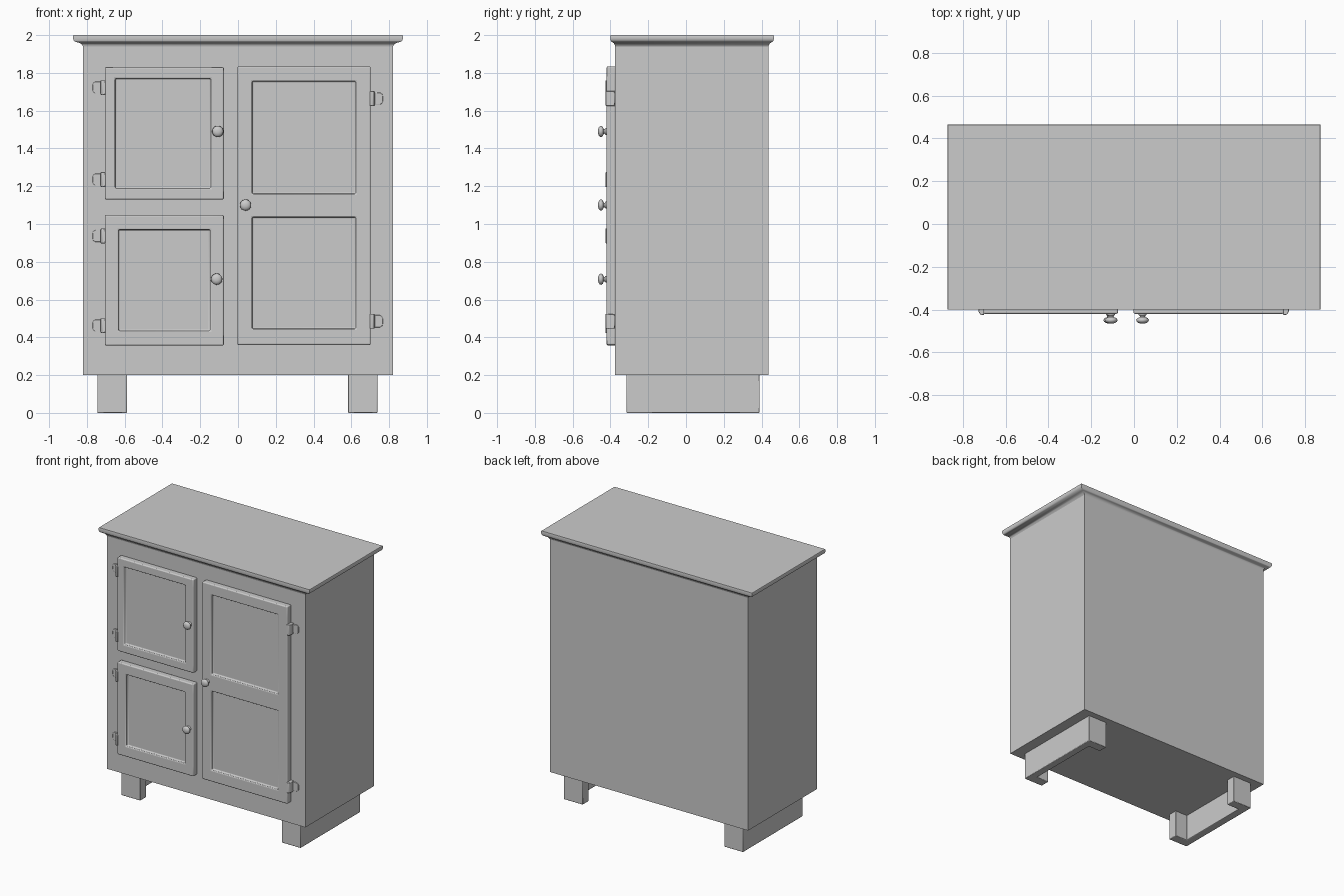
import bpy, bmesh, math

if "Cube" in bpy.data.objects:
    bpy.data.objects.remove(bpy.data.objects["Cube"])

FRONT = -0.375   # front plane of the carcass
DOOR = -0.42     # front plane of the doors


def finish(name, bm, bevel=0.0, segments=3, angle=35):
    bmesh.ops.recalc_face_normals(bm, faces=bm.faces[:])
    mesh = bpy.data.meshes.new(name)
    bm.to_mesh(mesh)
    bm.free()
    ob = bpy.data.objects.new(name, mesh)
    bpy.context.collection.objects.link(ob)
    bpy.ops.object.select_all(action='DESELECT')
    ob.select_set(True)
    bpy.context.view_layer.objects.active = ob
    bpy.ops.object.shade_smooth_by_angle(angle=math.radians(angle))
    if bevel:
        m = ob.modifiers.new("soft_edges", 'BEVEL')
        m.width = bevel
        m.segments = segments
        m.limit_method = 'ANGLE'
    return ob


def box(name, x0, x1, y0, y1, z0, z1, bevel=0.0):
    bm = bmesh.new()
    bmesh.ops.create_cube(bm, size=1)
    for v in bm.verts:
        v.co = (x1 if v.co.x > 0 else x0, y1 if v.co.y > 0 else y0, z1 if v.co.z > 0 else z0)
    return finish(name, bm, bevel, 2)


def prism_z(name, pts, z0, z1, bevel=0.0):
    bm = bmesh.new()
    face = bm.faces.new([bm.verts.new((x, y, z0)) for x, y in pts])
    ext = bmesh.ops.extrude_face_region(bm, geom=[face])['geom']
    bmesh.ops.translate(bm, vec=(0, 0, z1 - z0), verts=[g for g in ext if isinstance(g, bmesh.types.BMVert)])
    return finish(name, bm, bevel, 2)


# Carcass
box("carcass", -0.82, 0.82, FRONT, 0.437, 0.2, 1.95)

# Moulded top: rectangular rings following an ogee profile
bm = bmesh.new()
profile = [(0, 1.94), (0.08, 1.948), (0.25, 1.956), (0.5, 1.961), (0.75, 1.964),
           (0.92, 1.97), (1, 1.98), (1, 1.996), (0.96, 2.0)]
rings = []
for t, z in profile:
    x, y0, y1 = 0.82 + 0.053 * t, FRONT - 0.025 * t, 0.437 + 0.028 * t
    rings.append([bm.verts.new((px, py, z)) for px, py in ((-x, y0), (x, y0), (x, y1), (-x, y1))])
for a, b in zip(rings, rings[1:]):
    for i in range(4):
        j = (i + 1) % 4
        bm.faces.new((a[i], a[j], b[j], b[i]))
bm.faces.new(rings[0])
bm.faces.new(rings[-1])
finish("moulded_top", bm, angle=50)

# C-shaped side feet: an outer plate with a post at each end
for name, outer, inner in (("left_foot", -0.745, -0.588), ("right_foot", 0.738, 0.582)):
    p = outer + (0.055 if inner > outer else -0.055)
    prism_z(name, [(outer, -0.315), (inner, -0.315), (inner, -0.245), (p, -0.245),
                   (p, 0.32), (inner, 0.32), (inner, 0.39), (outer, 0.39)], 0, 0.205, 0.004)


# Doors: a grid front with sunken panels, extruded back to the carcass
def door(name, xs, zs):
    bm = bmesh.new()
    grid = [[bm.verts.new((x, DOOR, z)) for z in zs] for x in xs]
    faces, pockets = [], []
    for i in range(len(xs) - 1):
        for j in range(len(zs) - 1):
            f = bm.faces.new((grid[i][j], grid[i + 1][j], grid[i + 1][j + 1], grid[i][j + 1]))
            faces.append(f)
            if i == 1 and j % 2 == 1:
                pockets.append(f)
    rim = [e for e in bm.edges if len(e.link_faces) == 1]
    ext = bmesh.ops.extrude_edge_only(bm, edges=rim)['geom']
    for v in ext:
        if isinstance(v, bmesh.types.BMVert):
            v.co.y = FRONT + 0.002
    back = [e for e in bm.edges if len(e.link_faces) == 1]
    bmesh.ops.contextual_create(bm, geom=back)
    for f in pockets:
        side = bmesh.ops.extrude_discrete_faces(bm, faces=[f])['faces']
        for sf in side:
            bmesh.ops.translate(bm, vec=(0, 0.022, 0), verts=sf.verts[:])
    finish(name, bm, 0.007)


door("upper_left_door", (-0.705, -0.65, -0.145, -0.075), (1.13, 1.19, 1.77, 1.83))
door("lower_left_door", (-0.705, -0.632, -0.148, -0.075), (0.357, 0.435, 0.97, 1.047))
door("right_door", (-0.003, 0.075, 0.623, 0.702), (0.36, 0.445, 1.036, 1.16, 1.755, 1.835))


# Turned knobs
def knob(name, x, z, n=24):
    prof = [(0.018, 0.0), (0.018, 0.006), (0.012, 0.01), (0.013, 0.016), (0.024, 0.02),
            (0.03, 0.028), (0.028, 0.036), (0.019, 0.043), (0.008, 0.046)]
    bm = bmesh.new()
    rings = [[bm.verts.new((x + r * math.cos(2 * math.pi * k / n), DOOR - d,
                            z + r * math.sin(2 * math.pi * k / n))) for k in range(n)] for r, d in prof]
    for a, b in zip(rings, rings[1:]):
        for k in range(n):
            bm.faces.new((a[k], a[(k + 1) % n], b[(k + 1) % n], b[k]))
    bm.faces.new(rings[0])
    bm.faces.new(rings[-1])
    finish(name, bm, angle=60)


knob("upper_left_knob", -0.107, 1.49)
knob("lower_left_knob", -0.113, 0.708)
knob("right_knob", 0.04, 1.10)


# Hinges: an upright barrel on the door edge and a rounded leaf on the carcass
def hinge(name, x, z, s):
    y = DOOR + 0.004
    prism_z(name + "_barrel", [(x - s * 0.004, FRONT + 0.002), (x + s * 0.022, FRONT + 0.002),
                               (x + s * 0.022, y + 0.006), (x + s * 0.014, y - 0.008),
                               (x - s * 0.004, y - 0.01)], z - 0.039, z + 0.039, 0.003)
    bm = bmesh.new()
    pts = [(x, z - 0.032), (x + s * 0.05, z - 0.032), (x + s * 0.062, z - 0.024), (x + s * 0.065, z - 0.012),
           (x + s * 0.065, z + 0.012), (x + s * 0.062, z + 0.024), (x + s * 0.05, z + 0.032), (x, z + 0.032)]
    f = bm.faces.new([bm.verts.new((px, FRONT - 0.007, pz)) for px, pz in pts])
    ext = bmesh.ops.extrude_face_region(bm, geom=[f])['geom']
    bmesh.ops.translate(bm, vec=(0, 0.009, 0), verts=[g for g in ext if isinstance(g, bmesh.types.BMVert)])
    finish(name + "_leaf", bm, 0.002, 2)


for i, z in enumerate((0.462, 0.937, 1.235, 1.722)):
    hinge(f"left_hinge_{i + 1}", -0.705, z, -1)
for i, z in enumerate((0.485, 1.664)):
    hinge(f"right_hinge_{i + 1}", 0.702, z, 1)
